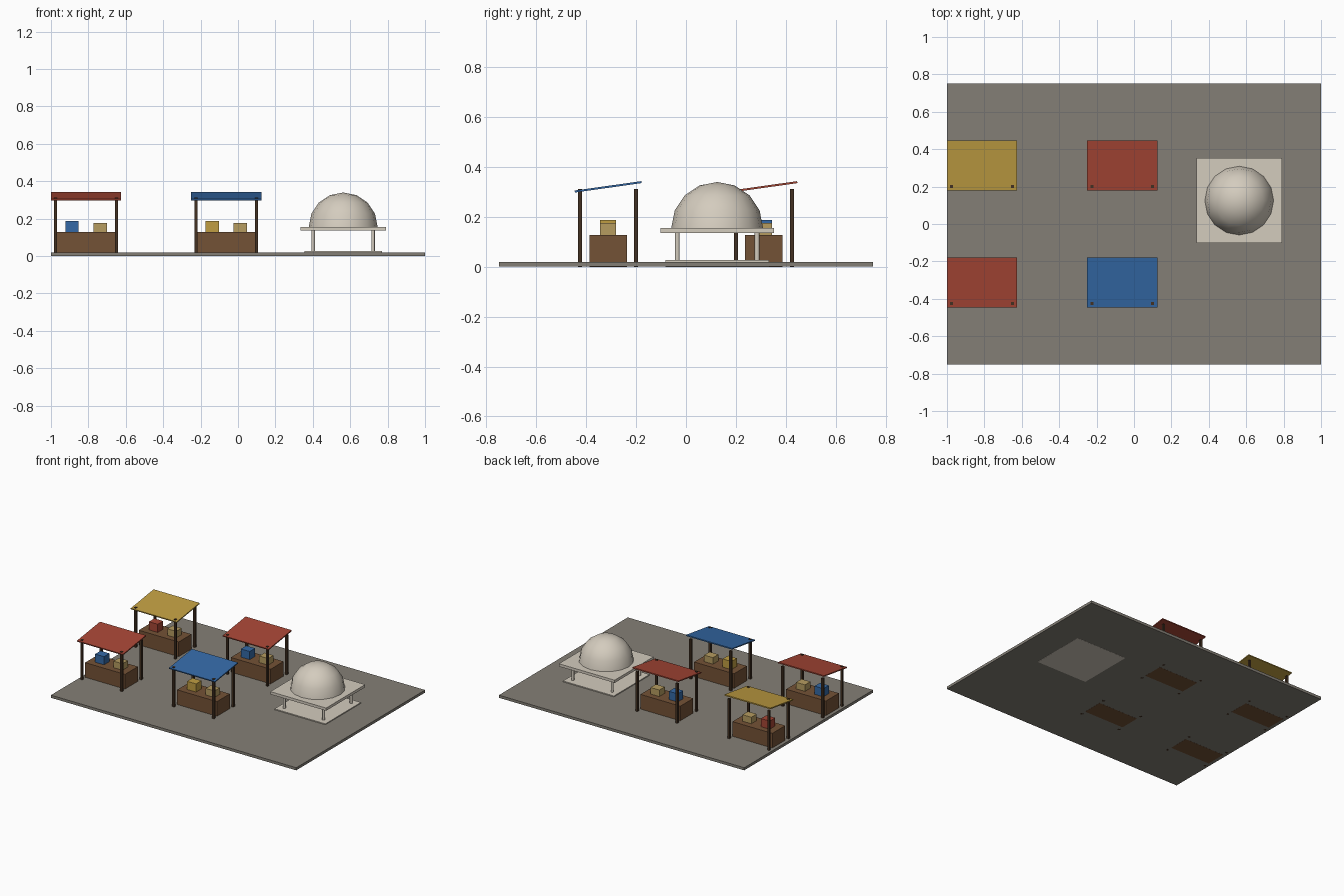
import bpy, bmesh, math
from mathutils import Matrix

if "Cube" in bpy.data.objects:
    bpy.data.objects.remove(bpy.data.objects["Cube"])


def material(name, r, g, b):
    m = bpy.data.materials.new(name)
    lin = [((c / 255 + 0.055) / 1.055) ** 2.4 for c in (r, g, b)]
    m.diffuse_color = (*lin, 1)
    m.use_nodes = True
    m.node_tree.nodes["Principled BSDF"].inputs["Base Color"].default_value = m.diffuse_color
    return m


paving = material("paving_grey", 132, 127, 118)
stone = material("pale_stone", 212, 204, 190)
wood = material("brown_wood", 116, 82, 54)
dark = material("dark_wood", 66, 48, 33)
red = material("red_cloth", 166, 70, 53)
blue = material("blue_cloth", 52, 105, 166)
yellow = material("yellow_cloth", 192, 158, 66)
sand = material("sand", 182, 156, 96)


def finish(name, bm, mat):
    me = bpy.data.meshes.new(name)
    bm.to_mesh(me)
    bm.free()
    me.materials.append(mat)
    ob = bpy.data.objects.new(name, me)
    bpy.context.collection.objects.link(ob)
    return ob


def box(name, x, y, z0, z1, w, d, mat, tilt=0):
    """Box centred on x, y between heights z0 and z1, tilted about x."""
    bm = bmesh.new()
    bmesh.ops.create_cube(bm, size=1, matrix=Matrix.Diagonal((w, d, z1 - z0, 1)))
    ob = finish(name, bm, mat)
    ob.location = (x, y, (z0 + z1) / 2)
    ob.rotation_euler.x = tilt
    return ob


def smooth(ob, angle):
    ob.data.shade_smooth()
    ob.data.set_sharp_from_angle(angle=math.radians(angle))


# Paved square; other parts pass through to its underside
box("paved_square", 0, 0, 0.0005, 0.02, 2, 1.5, paving)


# Market stall: counter, four posts, sloping canopy, two crates
def stall(x, y, cloth, goods):
    box("stall_counter", x, y, 0, 0.128, 0.325, 0.15, wood)
    for sx in (-1, 1):
        for sy in (-1, 1):
            box("stall_post", x + sx * 0.1625, y + sy * 0.1125, 0, 0.3125,
                0.016, 0.016, dark)
    box("stall_canopy", x, y, 0.3165, 0.3245, 0.375, 0.27, cloth, 0.14)
    box("goods_crate", x - 0.075, y, 0.128, 0.188, 0.072, 0.063, goods)
    box("sand_crate", x + 0.075, y, 0.128, 0.176, 0.072, 0.063, sand)


stall(-0.8125, -0.3125, red, blue)
stall(-0.0625, -0.3125, blue, yellow)
stall(-0.8125, 0.3125, yellow, red)
stall(-0.0625, 0.3125, red, blue)

# Domed pavilion: base slab, columns, roof slab
px, py = 0.5625, 0.125
box("pavilion_base", px, py, 0, 0.027, 0.415, 0.415, stone)
box("pavilion_roof_slab", px, py, 0.136, 0.156, 0.455, 0.455, stone)
for sx in (-1, 1):
    for sy in (-1, 1):
        bm = bmesh.new()
        bmesh.ops.create_cone(bm, cap_ends=True, segments=8, radius1=0.0095,
                              radius2=0.0095, depth=0.115)
        col = finish("pavilion_column", bm, stone)
        col.location = (px + sx * 0.16, py + sy * 0.16, 0.0815)
        smooth(col, 50)

# Dome: upper half of a low-sided sphere
bm = bmesh.new()
bmesh.ops.create_uvsphere(bm, u_segments=16, v_segments=8, radius=0.184)
bmesh.ops.delete(bm, geom=[v for v in bm.verts if v.co.z < -0.001], context='VERTS')
dome = finish("pavilion_dome", bm, stone)
dome.location = (px, py, 0.156)
smooth(dome, 60)
